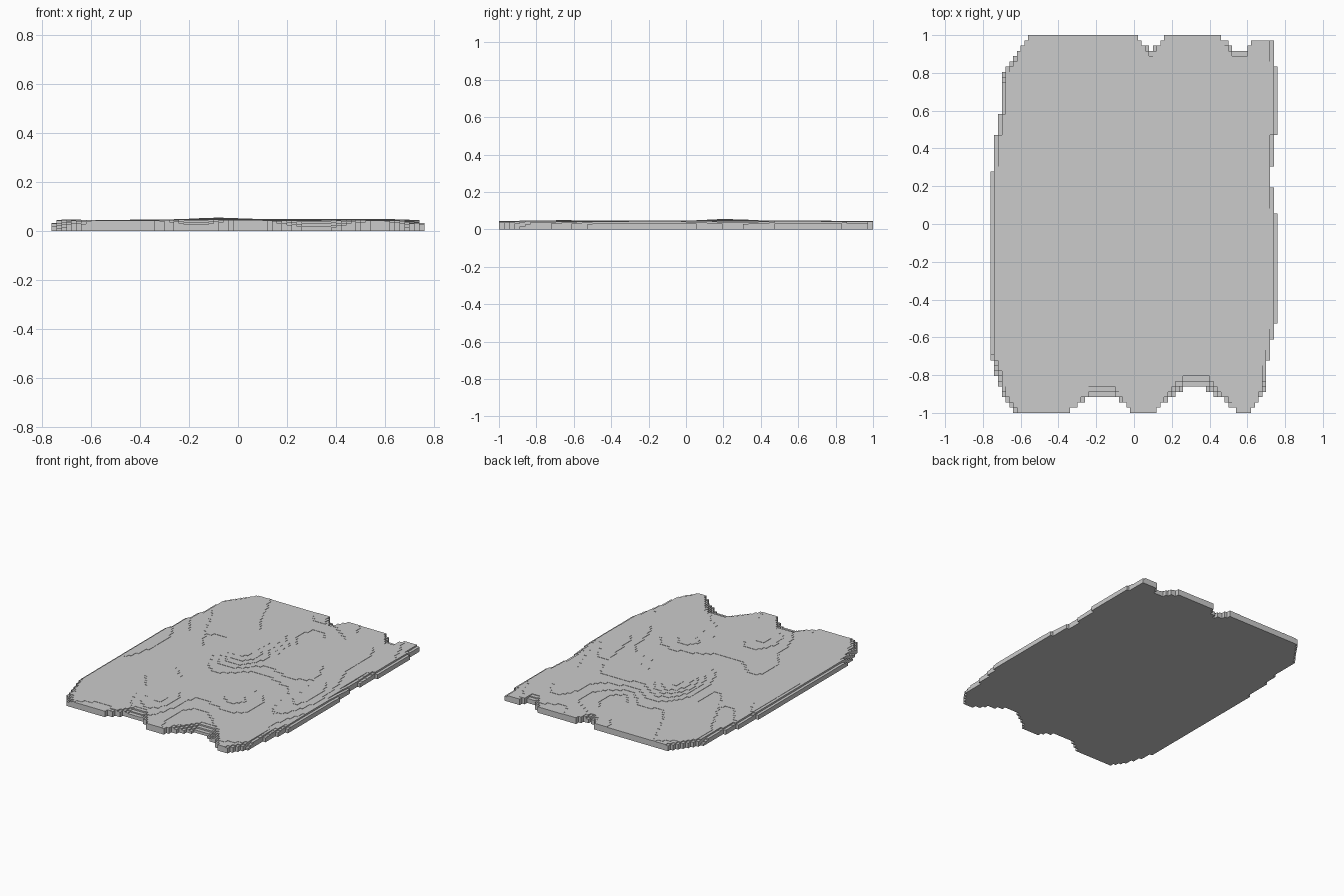
import bpy, bmesh, math

if "Cube" in bpy.data.objects:
    bpy.data.objects.remove(bpy.data.objects["Cube"])

NX, NY = 76, 72
DX, DY, DZ = 0.02, 2 / 72, 0.002

# outline profiles: front and back edges along x, left and right edges along y
FRONT = [(-.76, -.70), (-.74, -.76), (-.70, -.89), (-.66, -.97), (-.62, -1), (-.36, -1), (-.28, -.95),
         (-.22, -.91), (-.12, -.91), (-.06, -.95), (0, -1), (.10, -1), (.15, -.95), (.22, -.90), (.27, -.87),
         (.38, -.87), (.44, -.91), (.50, -.95), (.55, -1), (.61, -1), (.66, -.94), (.70, -.86), (.76, -.5)]
BACK = [(-.76, .28), (-.74, .45), (-.70, .72), (-.68, .87), (-.63, .94), (-.56, 1), (0, 1), (.05, .95),
        (.10, .92), (.17, 1), (.44, 1), (.49, .96), (.54, .92), (.59, .92), (.62, .975), (.76, .975)]
LEFT = [(-1, -.62), (-.9, -.70), (-.7, -.76), (.28, -.76), (.30, -.74), (.47, -.74), (.49, -.72),
        (.58, -.72), (.6, -.70), (.8, -.70), (1, -.56)]
RIGHT = [(-1, .62), (-.88, .70), (-.73, .71), (-.62, .73), (-.52, .75), (-.5, .76), (-.02, .76), (.06, .75),
         (.2, .73), (.3, .73), (.45, .74), (.48, .76), (.83, .76), (.86, .74), (1, .74)]
# soft swells on the top: x, y, radius x, radius y, height
SWELLS = [(-.10, .20, .15, .22, .010), (.30, .25, .22, .25, .006), (.25, -.35, .18, .20, .005),
          (-.35, -.40, .20, .30, .003), (-.72, 0, .08, .4, .004), (.60, -.1, .1, .4, .004),
          (.10, .65, .1, .2, -.004), (-.15, -.65, .14, .2, .006), (.45, .6, .1, .2, .003)]


def interp(pts, t):
    for (a, va), (b, vb) in zip(pts, pts[1:]):
        if t <= b:
            return va + (vb - va) * max(0, t - a) / (b - a)
    return pts[-1][1]


def height(x, y):
    f, b = interp(FRONT, x), interp(BACK, x)
    l, r = interp(LEFT, y), interp(RIGHT, y)
    if not (f < y < b and l < x < r):
        return 0
    h = .043 + .0012 * math.sin(9 * x + 4 * y) * math.sin(5 * y - 3 * x)
    for cx, cy, rx, ry, a in SWELLS:
        h += a * math.exp(-((x - cx) / rx) ** 2 - ((y - cy) / ry) ** 2)
    # notches in the ends and the long sides are worn down
    h = min(h, max(.012, .045 - .25 * (1 + f)) + .35 * (y - f),
            max(.012, .045 - .25 * (1 - b)) + .35 * (b - y),
            .028 + .5 * (x - l), .028 + .5 * (r - x))
    return max(DZ, round(h / DZ) * DZ)


H = {(i, j): height(-.76 + (i + .5) * DX, -1 + (j + .5) * DY) for i in range(NX) for j in range(NY)}
bm = bmesh.new()


def quad(*pts):
    bm.faces.new([bm.verts.new(p) for p in pts])


for (i, j), h in H.items():
    if not h:
        continue
    x0, y0 = -.76 + i * DX, -1 + j * DY
    c = [(x0, y0), (x0 + DX, y0), (x0 + DX, y0 + DY), (x0, y0 + DY)]
    # tread and underside
    quad(*[(*p, h) for p in c])
    quad(*[(*p, 0) for p in reversed(c)])
    # risers down to lower neighbours
    for k, (di, dj) in enumerate([(0, -1), (1, 0), (0, 1), (-1, 0)]):
        n = H.get((i + di, j + dj), 0)
        if n < h - 1e-6:
            a, b = c[k], c[(k + 1) % 4]
            quad((*a, n), (*b, n), (*b, h), (*a, h))

bmesh.ops.remove_doubles(bm, verts=bm.verts, dist=1e-5)
me = bpy.data.meshes.new("stepped_slab")
bm.to_mesh(me)
bm.free()
bpy.context.collection.objects.link(bpy.data.objects.new("stepped_slab", me))
